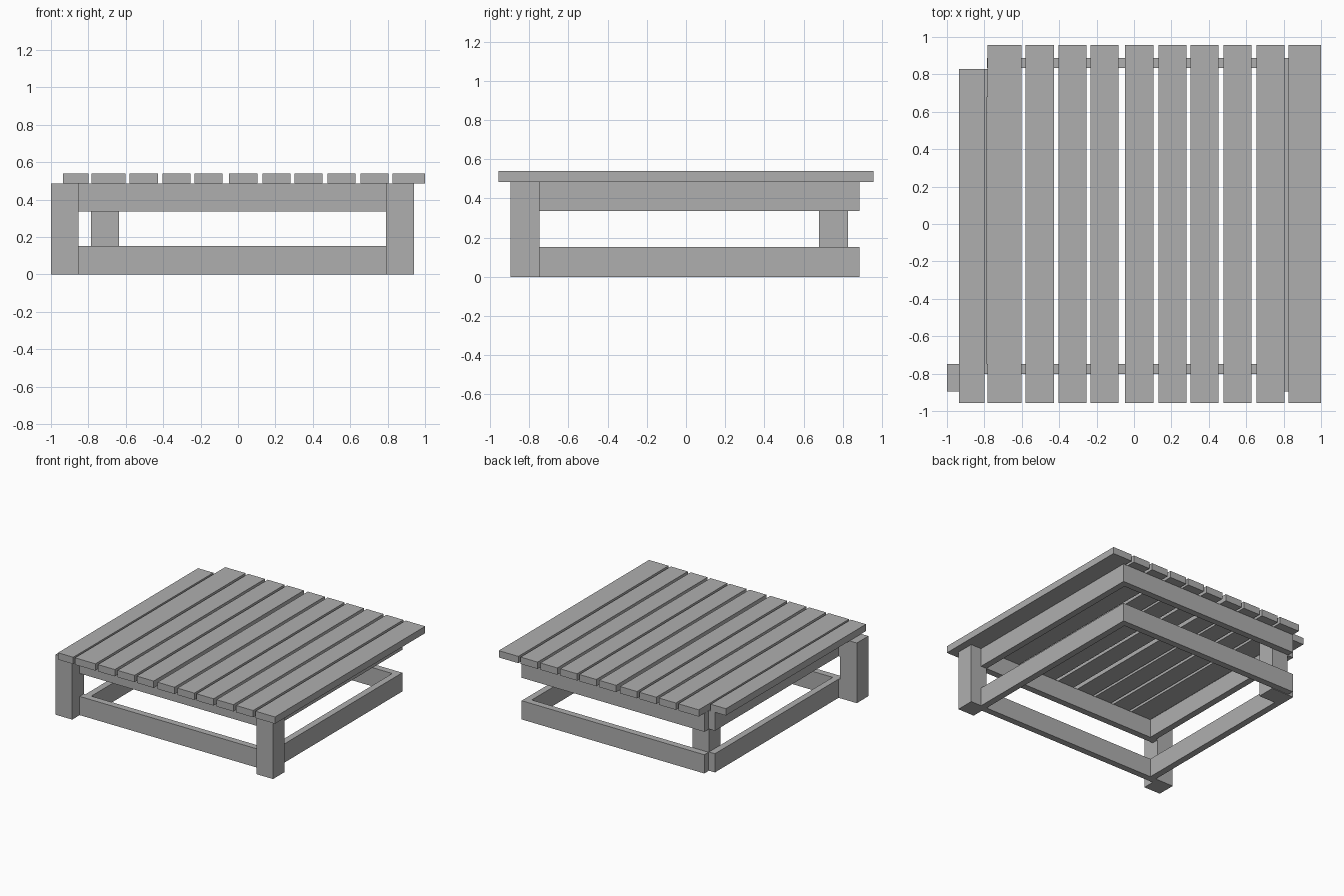
import bpy

if "Cube" in bpy.data.objects:
    bpy.data.objects.remove(bpy.data.objects["Cube"], do_unlink=True)

# Single grey for all the timber
timber = bpy.data.materials.new("plain_grey")
timber.use_nodes = True
grey = (0.43, 0.43, 0.43, 1)
timber.diffuse_color = grey
timber.node_tree.nodes["Principled BSDF"].inputs["Base Color"].default_value = grey


def beam(name, x, y, z):
    """Rectangular timber filling the given (low, high) ranges."""
    spans = (x, y, z)
    bpy.ops.mesh.primitive_cube_add(size=1, location=[(a + b) / 2 for a, b in spans])
    obj = bpy.context.object
    obj.name = name
    obj.scale = [b - a for a, b in spans]
    bpy.ops.object.transform_apply(location=False, rotation=False, scale=True)
    obj.data.materials.append(timber)


LEG_TOP = 0.485
TOP = 0.54
LEG = 0.148
THICK = 0.053
HALF_DEPTH = 0.957

# Three square legs: two in front, one set in at the back
for name, x, y in (("front_right_leg", -1.0, -0.896),
                   ("front_left_leg", 0.792, -0.896),
                   ("back_leg", -0.785, 0.68)):
    beam(name, (x, x + LEG), (y, y + LEG), (0, LEG_TOP))

# Lower and upper frames of four rails each
for level, z in (("lower", (0, 0.151)), ("upper", (0.336, LEG_TOP))):
    beam(level + "_front_rail", (-0.852, 0.792), (-0.748 - THICK, -0.748), z)
    beam(level + "_back_rail", (-0.785, 0.792), (0.834, 0.834 + THICK), z)
    beam(level + "_left_rail", (0.792, 0.792 + THICK), (-0.748, 0.834 + THICK), z)
    beam(level + "_right_rail", (-0.785 - THICK, -0.785), (-0.801, 0.828), z)

# Deck boards: narrow ones share a width, the outer ones differ
BOARD = 0.151
boards = [(-0.936, 0.136), (-0.784, 0.182)]
boards += [(x, BOARD) for x in (-0.58, -0.405, -0.233, -0.047, 0.13, 0.301, 0.478, 0.654)]
boards.append((0.826, 0.174))
for i, (x, width) in enumerate(boards):
    back = 0.828 if i == 0 else HALF_DEPTH
    beam(f"deck_board_{i + 1}", (x, x + width), (-HALF_DEPTH, back), (LEG_TOP, TOP))
